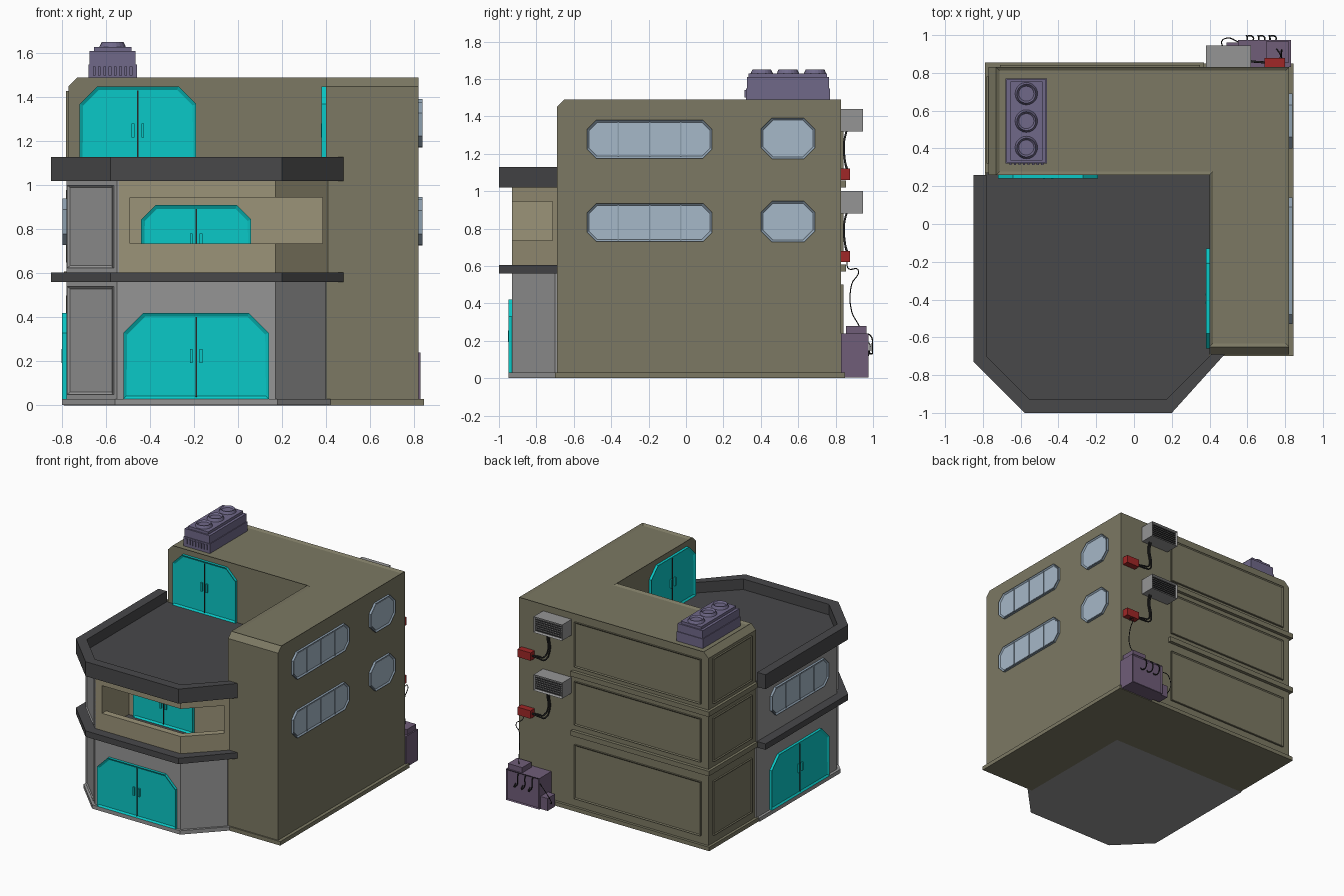
import bpy, bmesh
from mathutils import Matrix, Vector

if "Cube" in bpy.data.objects:
    bpy.data.objects.remove(bpy.data.objects["Cube"])


def material(name, r, g, b):
    m = bpy.data.materials.new(name)
    m.diffuse_color = (r, g, b, 1)
    m.use_nodes = True
    m.node_tree.nodes["Principled BSDF"].inputs["Base Color"].default_value = m.diffuse_color
    return m


OLIVE = material("olive", .20, .19, .125)
BEIGE = material("beige", .33, .295, .19)
GREY = material("grey", .30, .30, .30)
DARK = material("dark_grey", .065, .065, .068)
CYAN = material("cyan", .003, .58, .57)
GLASS = material("glass", .38, .48, .58)
FRAME = material("window_frame", .27, .35, .43)
PURPLE = material("purple", .16, .14, .25)
MAUVE = material("mauve", .16, .11, .19)
RED = material("red", .35, .02, .02)
BLACK = material("black", .02, .02, .02)


def finish(name, bm, mat):
    bmesh.ops.recalc_face_normals(bm, faces=bm.faces)
    me = bpy.data.meshes.new(name)
    bm.to_mesh(me)
    bm.free()
    me.materials.append(mat)
    ob = bpy.data.objects.new(name, me)
    bpy.context.collection.objects.link(ob)
    return ob


def plate(name, pts, d0, d1, mat, mtx=Matrix(), inset=0, sink=0):
    """Extrude a 2D outline from d0 to d1, optionally sinking an inset top face."""
    bm = bmesh.new()
    base = bm.faces.new([bm.verts.new((x, y, d0)) for x, y in pts])
    ext = bmesh.ops.extrude_face_region(bm, geom=[base])["geom"]
    bmesh.ops.translate(bm, vec=(0, 0, d1 - d0),
                        verts=[v for v in ext if isinstance(v, bmesh.types.BMVert)])
    top = [f for f in ext if isinstance(f, bmesh.types.BMFace)][0]
    if not any(f is base for f in bm.faces):
        bm.faces.new([v for v in bm.verts if abs(v.co.z - d0) < 1e-6][:len(pts)])
    bmesh.ops.recalc_face_normals(bm, faces=bm.faces)
    if inset:
        bmesh.ops.inset_region(bm, faces=[top], thickness=inset, depth=-sink)
    bm.transform(mtx)
    return finish(name, bm, mat)


def rect(x0, x1, y0, y1):
    return [(x0, y0), (x1, y0), (x1, y1), (x0, y1)]


def box(name, x0, x1, y0, y1, z0, z1, mat, mtx=Matrix(), inset=0, sink=0):
    return plate(name, rect(x0, x1, y0, y1), z0, z1, mat, mtx, inset, sink)


def on_wall(nx, ny, origin):
    """Local x along the wall, local y up, local z outward."""
    n = Vector((nx, ny, 0)).normalized()
    u = Vector((0, 0, 1)).cross(n)
    m = Matrix((u, (0, 0, 1), n)).transposed().to_4x4()
    m.translation = origin
    return m


def door(name, mtx, w, h, c=.09):
    a = w / 2
    plate(name, [(-a, 0), (a, 0), (a, h - c), (a - c, h), (c - a, h), (-a, h - c)],
          -.02, .02, CYAN, mtx, .018, .01)
    box(name + "_seam", -.003, .003, 0, h - .018, 0, .014, BLACK, mtx)
    for s in (-.022, .022):
        box(name + "_handle", s - .006, s + .006, h * .42, h * .58, 0, .022, CYAN, mtx)


def window(name, mtx, w, h, panes, c):
    a = w / 2
    def octagon(a, h0, h1, c):
        return [(c - a, h0), (a - c, h0), (a, h0 + c), (a, h1 - c),
                (a - c, h1), (c - a, h1), (-a, h1 - c), (-a, h0 + c)]
    plate(name + "_frame", octagon(a, 0, h, c), -.02, .018, FRAME, mtx, .013, .01)
    plate(name + "_glass", octagon(a - .013, .013, h - .013, c - .006), 0, .011, GLASS, mtx)
    for i in range(1, panes):
        x = -a + w * i / panes
        box(name + "_mullion", x - .004, x + .004, .01, h - .01, 0, .016, FRAME, mtx)


def tube(name, pts, r, mat):
    cu = bpy.data.curves.new(name, "CURVE")
    cu.dimensions, cu.bevel_depth, cu.bevel_resolution, cu.resolution_u = "3D", r, 1, 5
    sp = cu.splines.new("BEZIER")
    sp.bezier_points.add(len(pts) - 1)
    for p, co in zip(sp.bezier_points, pts):
        p.co, p.handle_left_type, p.handle_right_type = co, "AUTO", "AUTO"
    cu.materials.append(mat)
    ob = bpy.data.objects.new(name, cu)
    bpy.context.collection.objects.link(ob)


# L-shaped main block: bevelled left and front roof edges, sunken roof
L = [(-.77, .26), (.40, .26), (.40, -.69), (.82, -.69), (.82, .83), (-.77, .83)]
ob = plate("main_block", L, .02, 1.49, OLIVE)
bm = bmesh.new()
bm.from_mesh(ob.data)
edges = [e for e in bm.edges if all(v.co.z > 1.4 for v in e.verts) and
         (all(v.co.x < -.76 for v in e.verts) or all(v.co.y < -.68 for v in e.verts))]
bmesh.ops.bevel(bm, geom=edges, offset=.04, segments=1, affect="EDGES")
top = max((f for f in bm.faces if f.normal.z > .9), key=lambda f: f.calc_area())
bmesh.ops.inset_region(bm, faces=[top], thickness=.025, depth=-.012)
bm.to_mesh(ob.data)
bm.free()
plate("main_plinth", [(-.79, .26), (.38, .26), (.38, -.70), (.845, -.70), (.845, .85), (-.79, .85)],
      0, .03, OLIVE)

# Front volume: ground floor, slabs and roof terrace
FOOT = [(-.78, .27), (-.78, -.70), (-.55, -.93), (.17, -.93), (.40, -.70), (.41, .27)]
EDGE = [(-.85, .26), (-.85, -.73), (-.58, -1), (.20, -1), (.48, -.69)]
plate("front_plinth", [(-.80, .26), (-.80, -.71), (-.56, -.95), (.18, -.95), (.43, -.69), (.42, .26)],
      .001, .03, GREY)
plate("ground_floor", FOOT, .02, .57, GREY)
plate("middle_slab", EDGE + [(.41, -.68), (.41, .26)], .56, .605, DARK)
plate("terrace_floor", FOOT, 1.02, 1.05, DARK)
plate("terrace_parapet", EDGE + [(.41, -.69), (.17, -.93), (-.55, -.93), (-.78, -.70), (-.78, .26)],
      1.02, 1.13, DARK)

# Upper floor: grey side, beige loggia with wrap-around opening
plate("upper_side", [(-.78, .26), (-.78, -.70), (-.55, -.93), (-.54, -.93), (-.54, .26)], .60, 1.03, GREY)
box("loggia_back", -.54, .41, -.61, .26, .60, 1.02, BEIGE)
box("loggia_jamb", -.545, -.49, -.93, -.60, .60, 1.02, BEIGE)
plate("loggia_header", [(-.545, -.60), (-.545, -.93), (.17, -.93), (.41, -.69), (.41, -.60)],
      .945, 1.02, BEIGE)
plate("loggia_parapet", [(-.50, -.93), (.17, -.93), (.41, -.69), (.41, -.62), (.15, -.88), (-.50, -.88)],
      .60, .735, BEIGE)
plate("loggia_right_jamb", [(.385, -.715), (.41, -.69), (.41, -.60), (.385, -.60)], .60, 1.0, BEIGE)
door("loggia_door", on_wall(0, -1, (-.19, -.61, .605)), .50, .305, .065)

# Framed panels on the angled left wall
for z0, z1 in ((.05, .54), (.625, 1.0)):
    box("angled_panel", -.145, .145, z0, z1, -.01, .012, GREY,
        on_wall(-1, -1, (-.665, -.815, 0)), .014, .008)

# Doors
door("front_door", on_wall(0, -1, (-.19, -.93, .03)), .66, .39)
door("side_door", on_wall(-1, 0, (-.78, -.235, .03)), .69, .39)
door("terrace_door", on_wall(0, -1, (-.455, .26, 1.05)), .53, .40, .08)
door("wing_terrace_door", on_wall(-1, 0, (.40, -.395, 1.05)), .53, .40, .08)

# Windows
for z in (.73, 1.175):
    window("long_window", on_wall(1, 0, (.82, -.195, z)), .67, .205, 4, .05)
    window("small_window", on_wall(1, 0, (.82, .545, z - .003)), .29, .22, 1, .06)
window("side_window", on_wall(-1, 0, (-.78, -.235, .73)), .68, .21, 4, .05)

# Raised panels and floor ledges on the back and left walls
for z0, z1 in ((.09, .50), (.65, .98), (1.09, 1.43)):
    box("back_panel", -.35, .71, z0, z1, -.01, .012, OLIVE, on_wall(0, 1, (0, .83, 0)), .012, .006)
    box("left_panel", -.78, -.32, z0, z1, -.01, .012, OLIVE, on_wall(-1, 0, (-.77, 0, 0)), .012, .006)
for z in (.57, 1.02):
    box("floor_ledge", -.79, .37, .27, .855, z, z + .038, OLIVE)

# Rooftop cooling unit with three fans
box("cooler_base", -.68, -.46, .32, .77, 1.47, 1.55, PURPLE)
box("cooler_body", -.675, -.465, .325, .765, 1.55, 1.61, PURPLE)
box("cooler_cap", -.655, -.485, .335, .755, 1.61, 1.63, PURPLE)
for y in (.405, .545, .69):
    bm = bmesh.new()
    bmesh.ops.create_cone(bm, cap_ends=True, segments=20, radius1=.062, radius2=.05, depth=.025,
                          matrix=Matrix.Translation((-.57, y, 1.638)))
    lid = max(bm.faces, key=lambda f: f.calc_center_median().z)
    bmesh.ops.inset_region(bm, faces=[lid], thickness=.01, depth=-.012)
    finish("cooler_fan", bm, PURPLE)
for i in range(8):
    x = -.66 + i * .024
    box("cooler_grille", x, x + .012, .313, .322, 1.50, 1.54, PURPLE)

# Wall air units with pipes and red junction boxes
for dz in (0, .44):
    box("air_unit", -.62, -.38, .88 + dz, 1.0 + dz, -.01, .115, GREY, on_wall(0, 1, (0, .83, 0)), .012, .015)
    for i in range(6):
        z = .897 + dz + i * .016
        box("air_unit_slat", .395, .605, .925, .94, z, z + .005, DARK)
    box("junction_box", .69, .80, .82, .878, .62 + dz, .68 + dz, RED)
    for s in (0, .015):
        tube("air_pipe", [(.56 + s, .86, .89 + dz), (.56 + s, .845, .82 + dz), (.55 + s, .85, .72 + dz),
                          (.58 + s, .865, .65 + dz + s), (.63, .86, .645 + dz + s),
                          (.70, .855, .65 + dz)], .006, BLACK)

# Ground power cabinet with cables
box("cabinet", -.83, -.55, .005, .24, 0, .145, MAUVE, on_wall(0, 1, (0, .83, 0)), .012, .006)
box("cabinet_top", .70, .82, .855, .965, .235, .28, MAUVE)
box("cabinet_side_box", .49, .55, .87, .96, .005, .10, MAUVE)
tube("supply_cable", [(.75, .86, .63), (.77, .87, .585), (.78, .92, .58), (.78, .885, .50),
                      (.78, .885, .36), (.76, .92, .29), (.75, .93, .27)], .003, BLACK)
for x in (.60, .66, .72):
    tube("cabinet_cable", [(x, .95, .235), (x, .985, .23), (x, .995, .16),
                           (x + .03, .99, .13), (x + .03, .97, .15)], .004, BLACK)
tube("ground_cable", [(.56, .96, .20), (.50, .985, .17), (.47, .94, .06), (.50, .92, .05)], .003, BLACK)
